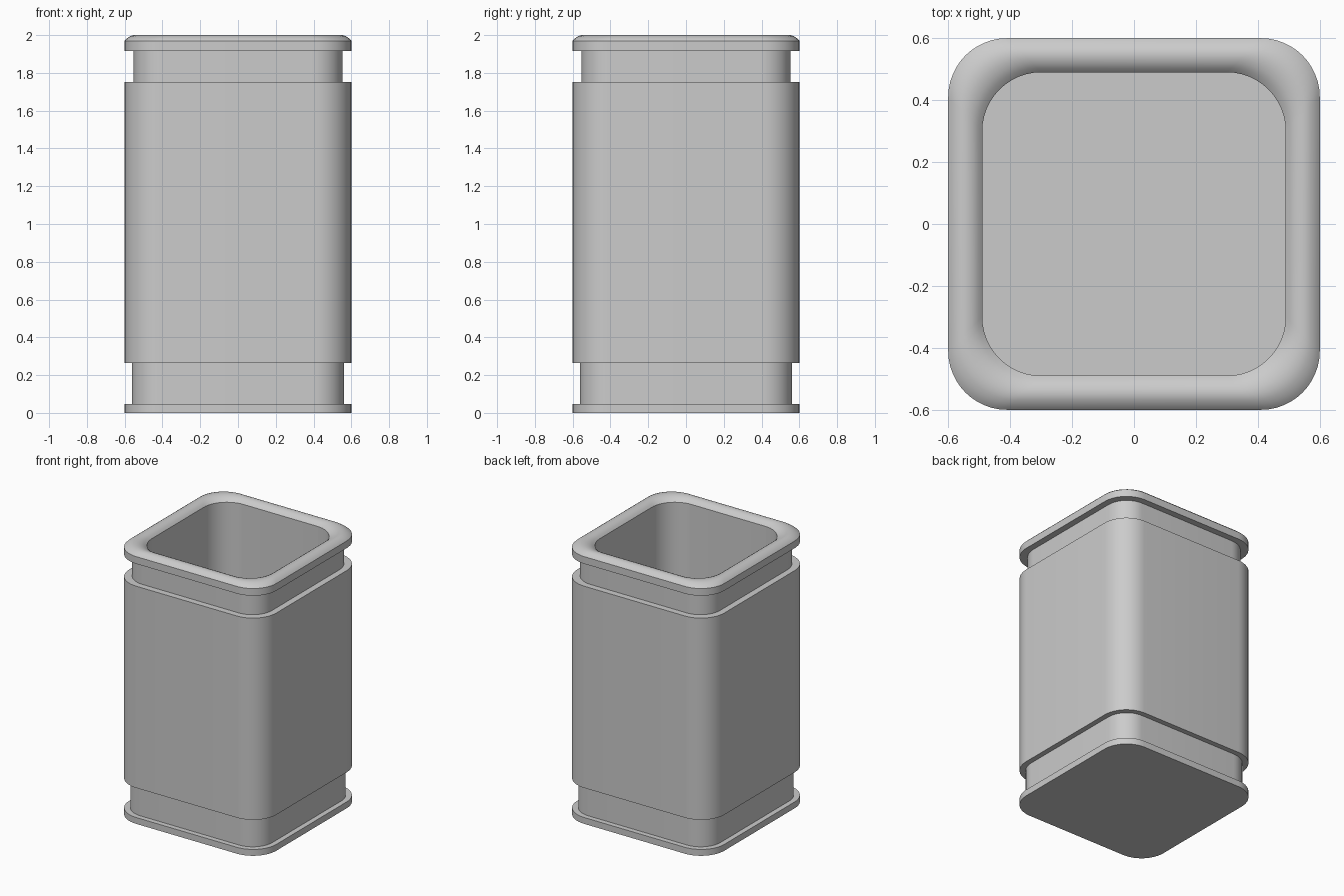
import bpy, bmesh
from math import cos, sin, pi, radians

if "Cube" in bpy.data.objects:
    bpy.data.objects.remove(bpy.data.objects["Cube"])

SEG = 12  # segments per rounded corner


def ring(bm, half, radius, z):
    """Rounded square loop of vertices at height z."""
    c = half - radius
    verts = []
    for q, (sx, sy) in enumerate(((1, 1), (-1, 1), (-1, -1), (1, -1))):
        for i in range(SEG + 1):
            a = (q + i / SEG) * pi / 2
            verts.append(bm.verts.new((sx * c + radius * cos(a),
                                       sy * c + radius * sin(a), z)))
    return verts


def loft(name, profile):
    """Skin rounded squares (half width, corner radius, height), capped at both ends."""
    bm = bmesh.new()
    loops = [ring(bm, *p) for p in profile]
    n = len(loops[0])
    for a, b in zip(loops, loops[1:]):
        for i in range(n):
            j = (i + 1) % n
            bm.faces.new((a[i], a[j], b[j], b[i]))
    bm.faces.new(loops[0][::-1])
    bm.faces.new(loops[-1])
    bmesh.ops.recalc_face_normals(bm, faces=bm.faces)
    mesh = bpy.data.meshes.new(name)
    bm.to_mesh(mesh)
    bm.free()
    obj = bpy.data.objects.new(name, mesh)
    bpy.context.collection.objects.link(obj)
    bpy.ops.object.select_all(action='DESELECT')
    obj.select_set(True)
    bpy.context.view_layer.objects.active = obj
    bpy.ops.object.shade_smooth_by_angle(angle=radians(30))
    return obj


R = 0.19

# Outer wall: foot flange, lower groove, main body, neck, rim side
outer = [(0.60, R, 0.0), (0.60, R, 0.047),
         (0.562, R - 0.03, 0.047), (0.562, R - 0.03, 0.265),
         (0.60, R, 0.265), (0.60, R, 1.752),
         (0.553, R - 0.03, 1.752), (0.553, R - 0.03, 1.917),
         (0.60, R, 1.917), (0.60, R, 1.97)]

# Softly rounded lip rolling over into the opening
lip = [(0.592, R, 1.979), (0.582, R, 1.987), (0.569, R, 1.995), (0.553, R, 2.0),
       (0.535, R, 1.999), (0.518, R, 1.993), (0.503, R, 1.983), (0.49, R, 1.968)]

# Inner wall down to the floor of the container
inner = [(0.49, R, 0.06)]

loft("square_canister", outer + lip + inner)
